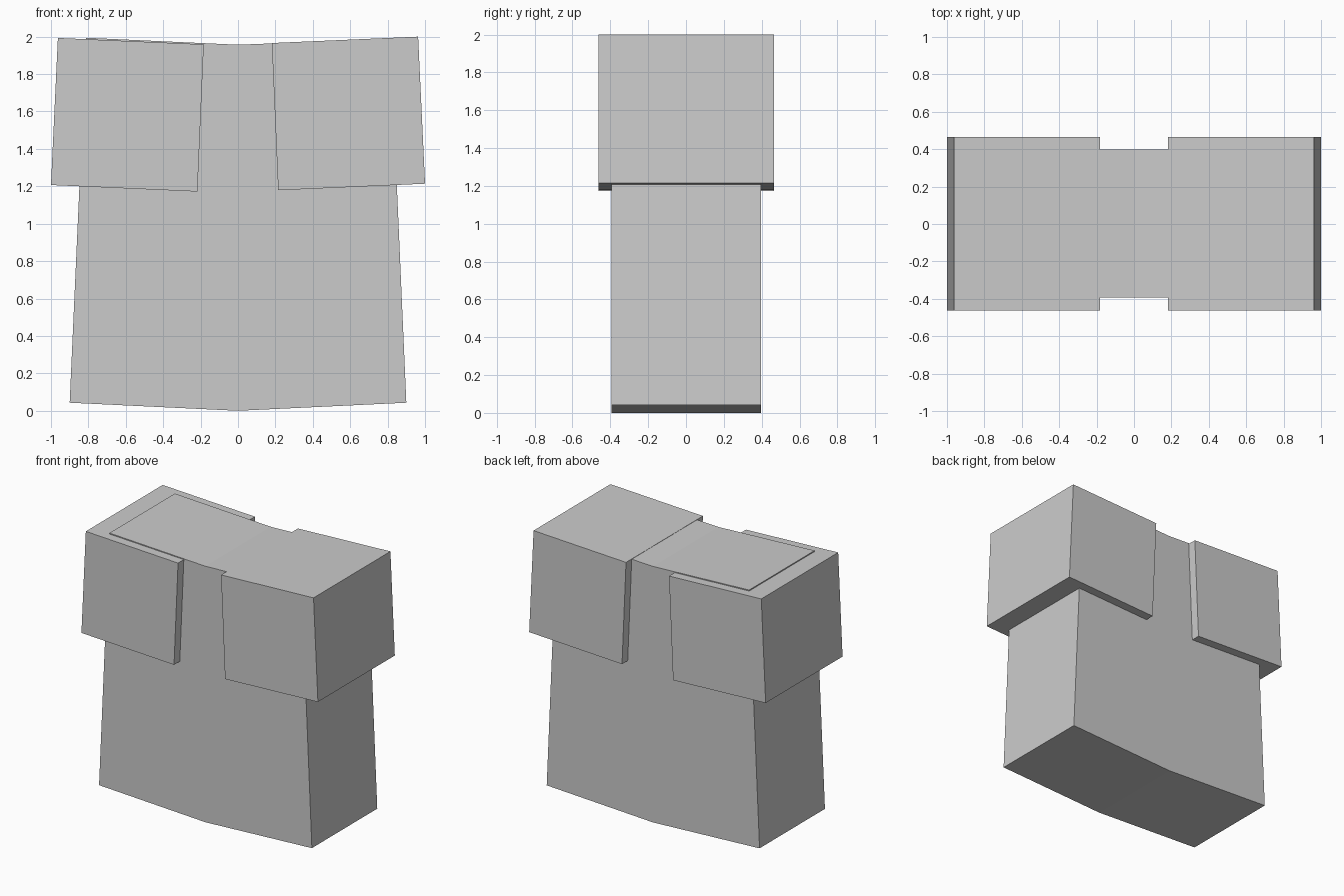
import bpy

cube = bpy.data.objects.get("Cube")
if cube:
    bpy.data.objects.remove(cube, do_unlink=True)

grey = bpy.data.materials.new("plain grey")
grey.use_nodes = True
colour = (0.6, 0.6, 0.6, 1)
grey.diffuse_color = colour
grey.node_tree.nodes["Principled BSDF"].inputs["Base Color"].default_value = colour


def extrude_profile(name, profile, y_front, y_back):
    """Solid made by sweeping an (x, z) outline, counter-clockwise from the front, along y."""
    n = len(profile)
    verts = [(x, y, z) for y in (y_front, y_back) for x, z in profile]
    faces = [tuple(range(n)), tuple(reversed(range(n, 2 * n)))]
    for i in range(n):
        j = (i + 1) % n
        faces.append((i, i + n, j + n, j))
    mesh = bpy.data.meshes.new(name)
    mesh.from_pydata(verts, [], faces)
    mesh.materials.append(grey)
    obj = bpy.data.objects.new(name, mesh)
    bpy.context.collection.objects.link(obj)
    return obj


# Torso: gently flared, with a shallow V at the hem and neckline
extrude_profile("torso", [(0, 0), (0.9, 0.043), (0.815, 1.988), (0, 1.957),
                          (-0.812, 1.994), (-0.9, 0.043)], -0.393, 0.397)

# Sleeves: tilted boxes wrapped around the shoulders, the right one slightly lower
sleeve = [(0.215, 1.179), (1.0, 1.214), (0.963, 2.0), (0.181, 1.966)]
extrude_profile("left_sleeve", sleeve, -0.463, 0.466)
right = [(-x - 0.002 if x < 0.9 else -x, z - 0.007) for x, z in reversed(sleeve)]
extrude_profile("right_sleeve", right, -0.463, 0.466)
